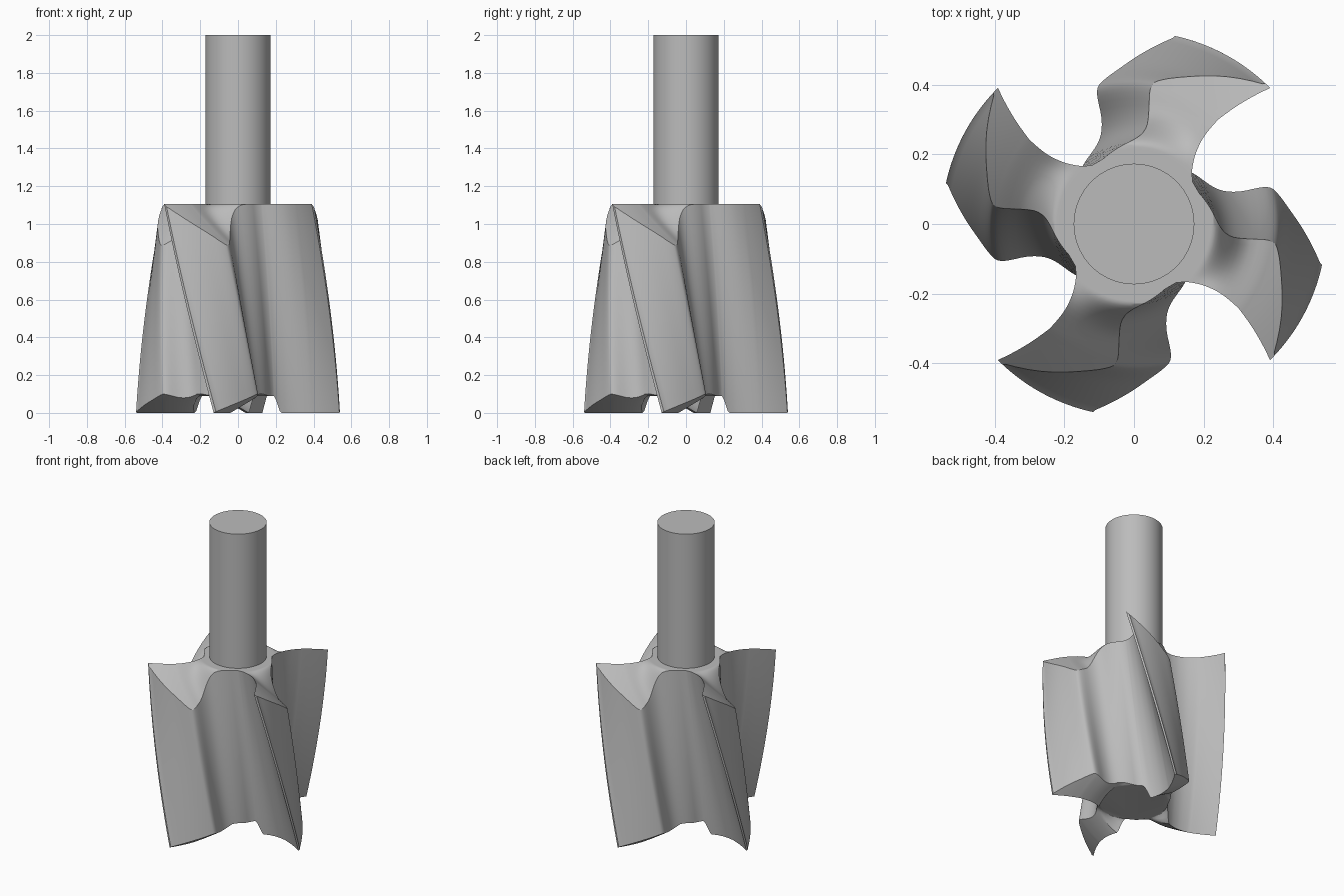
import bpy, bmesh, math

if "Cube" in bpy.data.objects:
    bpy.data.objects.remove(bpy.data.objects["Cube"])

metal = bpy.data.materials.new("grey metal")
metal.diffuse_color = (0.5, 0.5, 0.5, 1)
metal.use_nodes = True
metal.node_tree.nodes["Principled BSDF"].inputs["Base Color"].default_value = metal.diffuse_color

TOP, TWIST, COLS, LEVELS = 1.105, 31.5, 10, 24

# Blade section: radius, rake-face angle, back-face angle (degrees from the tip)
KEYS = [(.207, -9.5, 70), (.222, -3.5, 58), (.245, 1, 43.5), (.275, 4.3, 36),
        (.32, 6.3, 32.8), (.378, 6.2, 32.3), (.405, 5.4, 31.2), (.42, 4.9, 28.5),
        (.452, 3.8, 20), (.50, 2, 10.2), (.545, .25, 2), (.552, 0, 1.4)]


def spline_rows(keys, sub=3):
    """Catmull-Rom refinement of the section rows."""
    out = []
    for i in range(len(keys) - 1):
        p = [keys[max(0, min(len(keys) - 1, i + k))] for k in (-1, 0, 1, 2)]
        n = 1 if i == len(keys) - 2 else sub
        for s in range(n):
            t = s / n
            out.append(tuple(
                0.5 * (2 * b + (c - a) * t + (2 * a - 5 * b + 4 * c - d) * t * t
                       + (3 * b - a - 3 * c + d) * t ** 3)
                for a, b, c, d in zip(*p)))
    return out + [keys[-1]]


ROWS = spline_rows(KEYS)


def smooth(x, lo, hi):
    t = max(0, min(1, (x - lo) / (hi - lo)))
    return t * t * (3 - 2 * t)


def z_range(r, off):
    """Relief-ground ends: the blade drops away behind the cutting edge."""
    top = TOP - .0209 * r * off * smooth(r, .225, .34)
    rise = min(.1, .0095 * r * off)
    w = smooth(r, .207, .235)
    return .09 * (1 - w) + rise * w, top


def make_object(name, bm):
    bmesh.ops.recalc_face_normals(bm, faces=bm.faces)
    mesh = bpy.data.meshes.new(name)
    bm.to_mesh(mesh)
    bm.free()
    mesh.materials.append(metal)
    ob = bpy.data.objects.new(name, mesh)
    bpy.context.collection.objects.link(ob)
    bpy.ops.object.select_all(action='DESELECT')
    ob.select_set(True)
    bpy.context.view_layer.objects.active = ob
    bpy.ops.object.shade_smooth_by_angle(angle=math.radians(28))
    return ob


# Fluted cutter body: four twisted blades around a core
bm = bmesh.new()
cache = {}
LAST = len(ROWS) - 1


def vert(blade, row, col, level):
    key = (blade, row, col, level)
    if key not in cache:
        r, a, b = ROWS[row]
        off = (b - a) * col / COLS
        lo, hi = z_range(r, off)
        z = lo + (hi - lo) * level / LEVELS
        ang = math.radians(45 + 90 * blade + a + off + TWIST * (1 - z / TOP))
        cache[key] = bm.verts.new((r * math.cos(ang), r * math.sin(ang), z))
    return cache[key]


loop = []
for blade in range(4):
    loop += [(blade, i, 0) for i in range(LAST + 1)]
    loop += [(blade, LAST, c) for c in range(1, COLS)]
    loop += [(blade, i, COLS) for i in range(LAST, -1, -1)]

# Flute walls
for p, q in zip(loop, loop[1:] + loop[:1]):
    for k in range(LEVELS):
        bm.faces.new((vert(*p, k), vert(*q, k), vert(*q, k + 1), vert(*p, k + 1)))

# Ground ends of the blades and of the core
for k in (0, LEVELS):
    for blade in range(4):
        for i in range(LAST):
            for c in range(COLS):
                bm.faces.new((vert(blade, i, c, k), vert(blade, i + 1, c, k),
                              vert(blade, i + 1, c + 1, k), vert(blade, i, c + 1, k)))
    bm.faces.new([vert(b, 0, c, k) for b in range(4) for c in range(COLS + 1)])
make_object("fluted_cutter", bm)

# Round shank
bm = bmesh.new()
bmesh.ops.create_cone(bm, cap_ends=True, segments=72, radius1=.173, radius2=.173, depth=1.0)
bmesh.ops.translate(bm, verts=bm.verts, vec=(0, 0, 1.5))
make_object("shank", bm)
